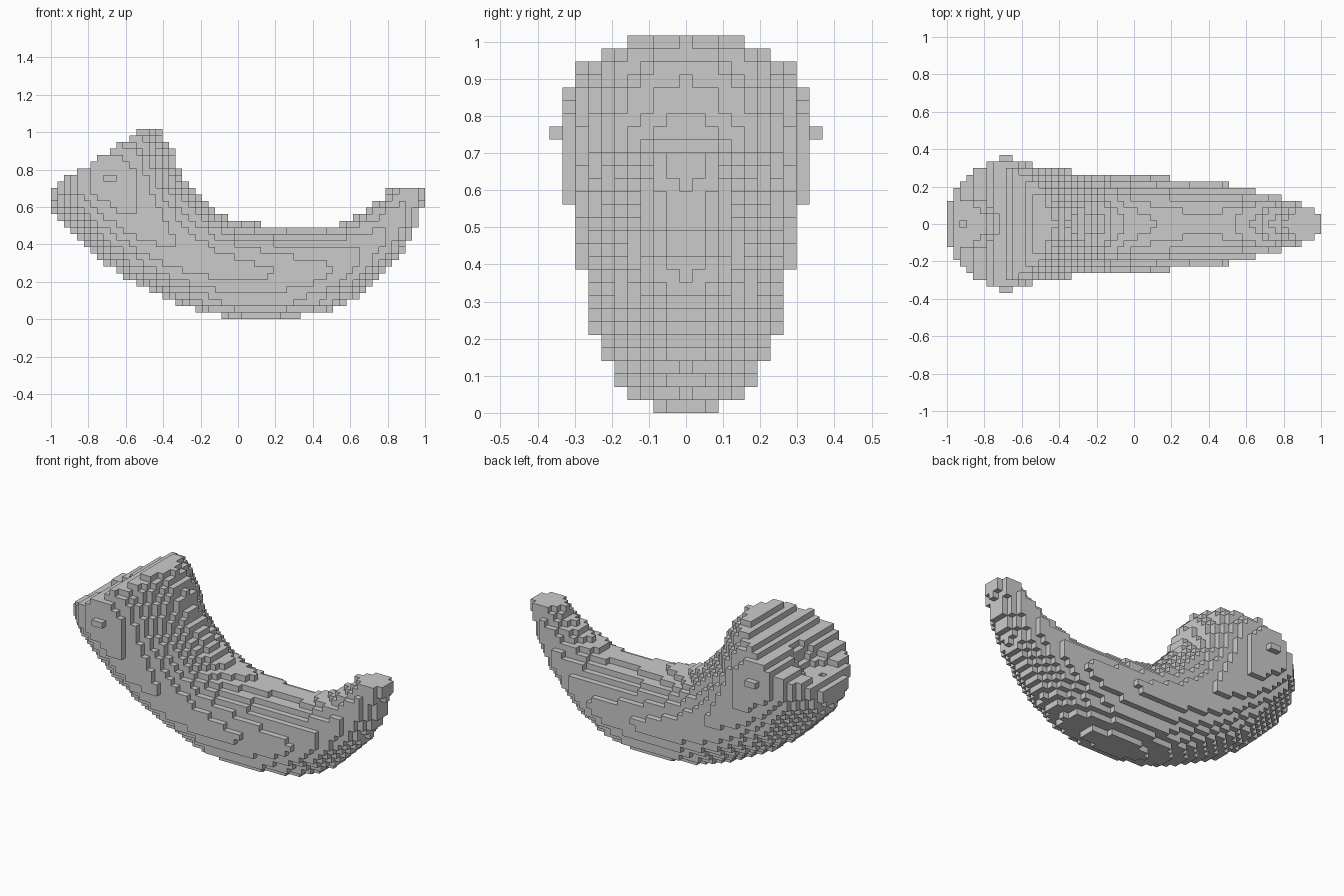
import bpy
import bmesh
from mathutils import Vector

cube = bpy.data.objects.get("Cube")
if cube:
    bpy.data.objects.remove(cube, do_unlink=True)

# Block grid: 57 x 21 x 29 cubes
NX, NY, NZ = 57, 21, 29
S = 2 / NX

# Horn centre line: x, z, radius, from the wide mouth to the tip
PATH = [(-.675, .754, .354), (-.57, .60, .322), (-.35, .405, .283),
        (-.10, .288, .262), (.18, .251, .247), (.45, .267, .218), (.64, .36, .178),
        (.765, .46, .145), (.86, .57, .115), (.91, .70, .09)]
STEPS = 8
TIP_TOP = .71
MOUTH = Vector((-.75, 0, .86))
MOUTH_NORMAL = Vector((-.54, 0, .84)).normalized()
PIT = Vector((-.84, 0, .80))
PIT_RADIUS, PIT_DEPTH = .14, .08


def spline(a, b, c, d, t):
    """Smooth point between b and c."""
    return .5 * (2 * b + (c - a) * t + (2 * a - 5 * b + 4 * c - d) * t * t
                 + (3 * b - a - 3 * c + d) * t ** 3)


def horn_sections():
    pts = [Vector(p) for p in PATH]
    ext = [pts[0]] + pts + [pts[-1]]
    return [tuple(spline(*ext[i:i + 4], k / STEPS))
            for i in range(len(pts) - 1) for k in range(STEPS)] + [PATH[-1]]


SECTIONS = horn_sections()


def inside(p):
    # Flat tip
    if p.x > 0 and p.z > TIP_TOP:
        return False
    # Slanted mouth with a small pit near its low edge
    spread = (p - PIT).length / PIT_RADIUS
    if (p - MOUTH).dot(MOUTH_NORMAL) > -PIT_DEPTH * max(0, 1 - spread ** 2):
        return False
    # Slightly ridged section, round along the belly
    power = 2 if p.z < .1 else 1.7
    width = abs(p.y) ** power
    return any(width + ((p.x - x) ** 2 + (p.z - z) ** 2) ** (power / 2) < r ** power
               for x, z, r in SECTIONS)


def centre(i, j, k):
    return Vector(((i + .5 - NX / 2) * S, (j + .5 - NY / 2) * S, (k + .5) * S))


cells = {(i, j, k) for i in range(NX) for j in range(NY) for k in range(NZ)
         if inside(centre(i, j, k))}

# Skin of the blocks: only faces with no neighbour
bm = bmesh.new()
corners = {}


def corner(key):
    if key not in corners:
        i, j, k = key
        corners[key] = bm.verts.new(((i - NX / 2) * S, (j - NY / 2) * S, k * S))
    return corners[key]


for cell in cells:
    for axis in range(3):
        u, v = (axis + 1) % 3, (axis + 2) % 3
        for side in (0, 1):
            neighbour = list(cell)
            neighbour[axis] += 2 * side - 1
            if tuple(neighbour) in cells:
                continue
            loop = []
            for du, dv in ((0, 0), (1, 0), (1, 1), (0, 1)):
                key = list(cell)
                key[axis] += side
                key[u] += du
                key[v] += dv
                loop.append(corner(tuple(key)))
            bm.faces.new(loop if side else loop[::-1])

mesh = bpy.data.meshes.new("block_horn")
bm.to_mesh(mesh)
bm.free()
horn = bpy.data.objects.new("block_horn", mesh)
bpy.context.collection.objects.link(horn)

# Plain grey
grey = bpy.data.materials.new("grey")
grey.use_nodes = True
colour = (.6, .6, .6, 1)
grey.diffuse_color = colour
grey.node_tree.nodes["Principled BSDF"].inputs["Base Color"].default_value = colour
mesh.materials.append(grey)
